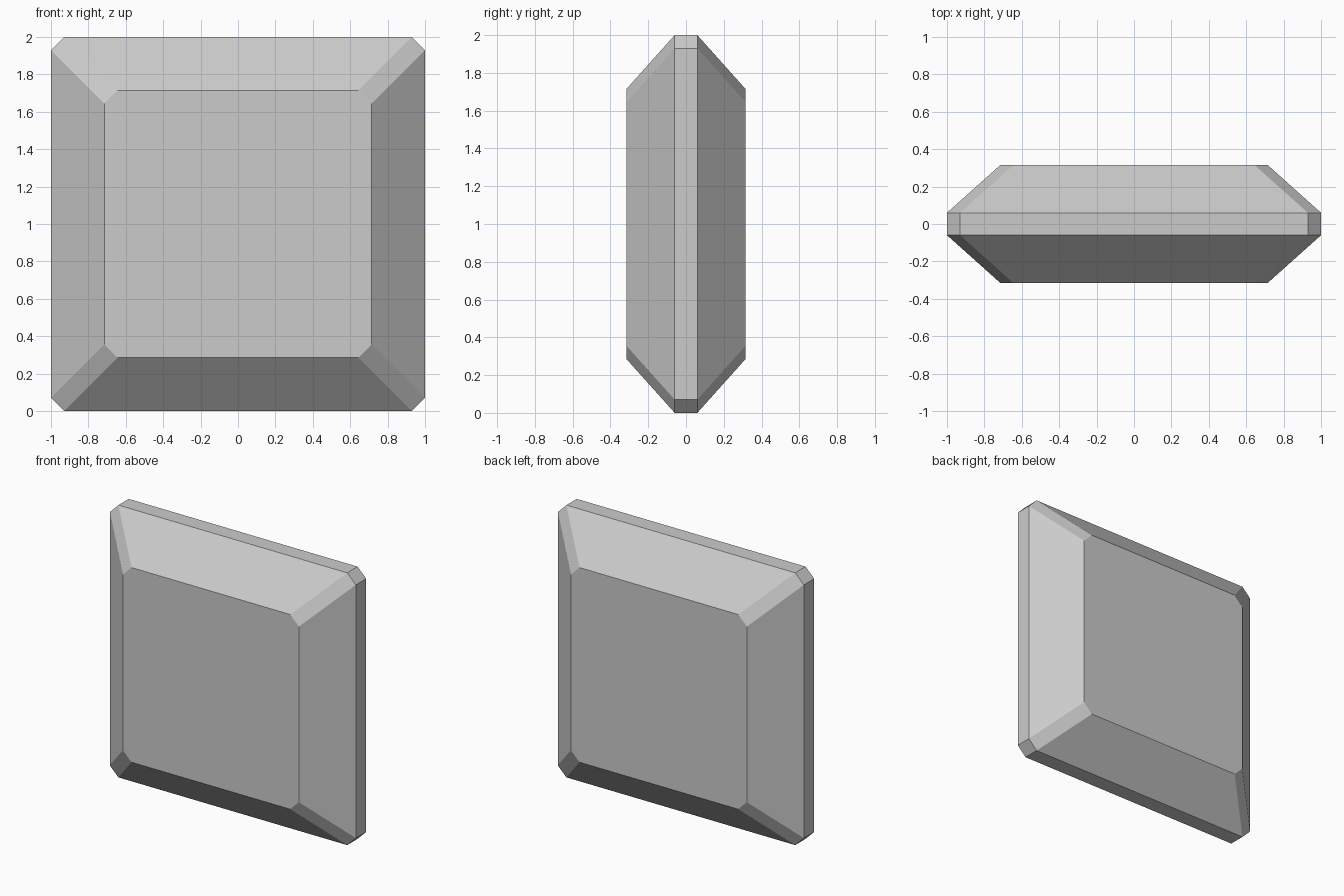
import bpy, bmesh

if "Cube" in bpy.data.objects:
    bpy.data.objects.remove(bpy.data.objects["Cube"])


def outline(half, cut, y):
    """Square with clipped corners in the XZ plane, centred at z = 1."""
    k = half - cut
    pts = [(half, -k), (half, k), (k, half), (-k, half),
           (-half, k), (-half, -k), (-k, -half), (k, -half)]
    return [(x, y, z + 1) for x, z in pts]


# Loft four rings: front face, front rim, back rim, back face
bm = bmesh.new()
sections = [(0.715, 0.07, -0.315), (1.0, 0.07, -0.06),
            (1.0, 0.07, 0.06), (0.715, 0.07, 0.315)]
rings = [[bm.verts.new(p) for p in outline(*s)] for s in sections]
for a, b in zip(rings, rings[1:]):
    for i in range(8):
        j = (i + 1) % 8
        bm.faces.new((a[i], a[j], b[j], b[i]))

# Flat front and back faces
bm.faces.new(rings[0])
bm.faces.new(rings[-1])
bmesh.ops.recalc_face_normals(bm, faces=bm.faces)

mesh = bpy.data.meshes.new("bevelled_tile")
bm.to_mesh(mesh)
bm.free()
bpy.context.collection.objects.link(bpy.data.objects.new("bevelled_tile", mesh))
